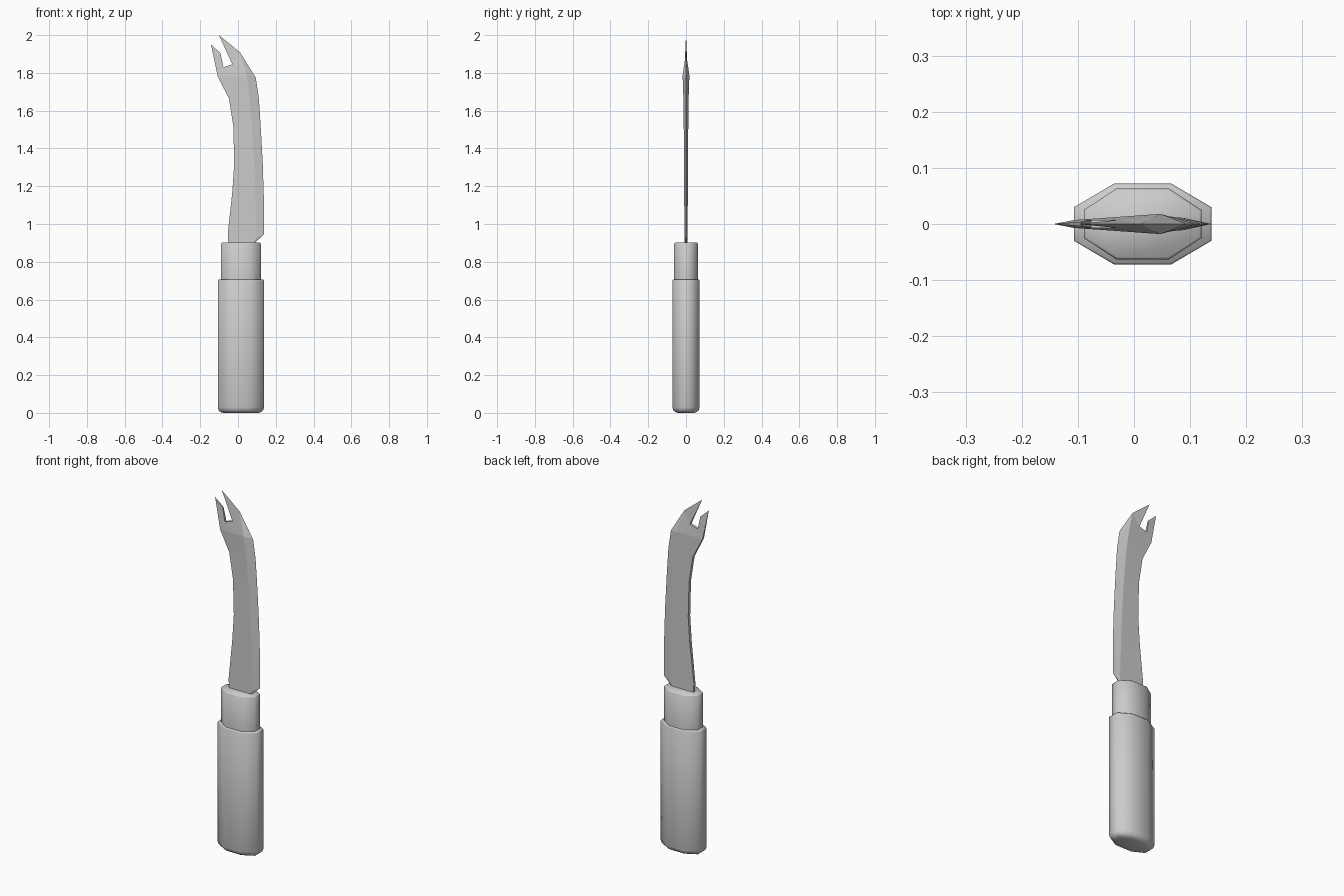
import bpy, bmesh, math

if "Cube" in bpy.data.objects:
    bpy.data.objects.remove(bpy.data.objects["Cube"])


def finish(name, bm, angle):
    bmesh.ops.remove_doubles(bm, verts=bm.verts, dist=1e-5)
    bmesh.ops.recalc_face_normals(bm, faces=bm.faces)
    me = bpy.data.meshes.new(name)
    bm.to_mesh(me)
    bm.free()
    ob = bpy.data.objects.new(name, me)
    bpy.context.collection.objects.link(ob)
    bpy.ops.object.select_all(action='DESELECT')
    ob.select_set(True)
    bpy.context.view_layer.objects.active = ob
    bpy.ops.object.shade_smooth_by_angle(angle=math.radians(angle))
    return ob


def octagon_loft(name, hx, hy, fx, fy, levels):
    """Flattened octagon, stacked at (z, inset) levels; fx, fy set the corner cuts."""
    bm = bmesh.new()
    section = [(hx, fy), (fx, hy), (-fx, hy), (-hx, fy),
               (-hx, -fy), (-fx, -hy), (fx, -hy), (hx, -fy)]
    rings = []
    for z, inset in levels:
        sx, sy = 1 - inset / hx, 1 - inset / hy
        rings.append([bm.verts.new((0.0155 + x * sx, y * sy, z)) for x, y in section])
    for a, b in zip(rings, rings[1:]):
        for i in range(8):
            j = (i + 1) % 8
            bm.faces.new((a[i], a[j], b[j], b[i]))
    bm.faces.new(rings[0])
    bm.faces.new(rings[-1])
    return finish(name, bm, 65)


# Grip with rounded butt, and narrower collar
octagon_loft("handle", 0.1225, 0.072, 0.051, 0.030,
             [(0, 0.030), (0.004, 0.016), (0.013, 0.005), (0.030, 0), (0.700, 0), (0.705, 0.003)])
octagon_loft("collar", 0.105, 0.063, 0.047, 0.025,
             [(0.69, 0), (0.896, 0), (0.901, 0.004)])

# Blade points: x, z, half thickness. Rows run spine, ridge, cutting edge
rows = [
    [(-0.050, 0.885, .007), (0.070, 0.885, .007), (0.083, 0.895, .004)],
    [(-0.054, 0.950, .007), (0.097, 0.925, .007), (0.138, 0.945, 0)],
    [(-0.030, 1.170, .009), (0.092, 1.150, .010), (0.138, 1.100, 0)],
    [(-0.020, 1.320, .009), (0.086, 1.320, .011), (0.131, 1.320, 0)],
    [(-0.025, 1.520, .009), (0.074, 1.520, .012), (0.120, 1.520, 0)],
    [(-0.048, 1.665, .009), (0.061, 1.670, .014), (0.110, 1.670, 0)],
    [(-0.107, 1.780, .007), (0.047, 1.785, .018), (0.094, 1.775, 0)],
]
# Forked tip
belly, tip = (0.010, 1.910, 0), (-0.101, 2.000, 0)
notch_r, notch_l = (-0.030, 1.845, .007), (-0.077, 1.830, .007)
prong_in, prong_tip = (-0.093, 1.905, .004), (-0.143, 1.950, 0)
spine, ridge, edge = rows[-1]

polys = []
for a, b in zip(rows, rows[1:]):
    for i in range(2):
        polys.append((a[i], a[i + 1], b[i + 1], b[i]))
polys += [(ridge, edge, belly), (ridge, belly, notch_r), (belly, tip, notch_r),
          (spine, ridge, notch_r, notch_l), (spine, notch_l, prong_in), (spine, prong_in, prong_tip)]

bm = bmesh.new()
# Two mirrored sides
for s in (-1, 1):
    for p in polys:
        bm.faces.new([bm.verts.new((x, s * t, z)) for x, z, t in p])
# Rim walls joining the sides where the border has thickness
rim = [tip, notch_r, notch_l, prong_in, prong_tip]
rim += [r[0] for r in reversed(rows)] + [rows[0][1], rows[0][2], rows[1][2]]
for (x0, z0, t0), (x1, z1, t1) in zip(rim, rim[1:]):
    pts = [(x0, -t0, z0), (x1, -t1, z1), (x1, t1, z1), (x0, t0, z0)]
    pts = list(dict.fromkeys((x, y + 0.0, z) for x, y, z in pts))
    bm.faces.new([bm.verts.new(p) for p in pts])
finish("blade", bm, 4)
